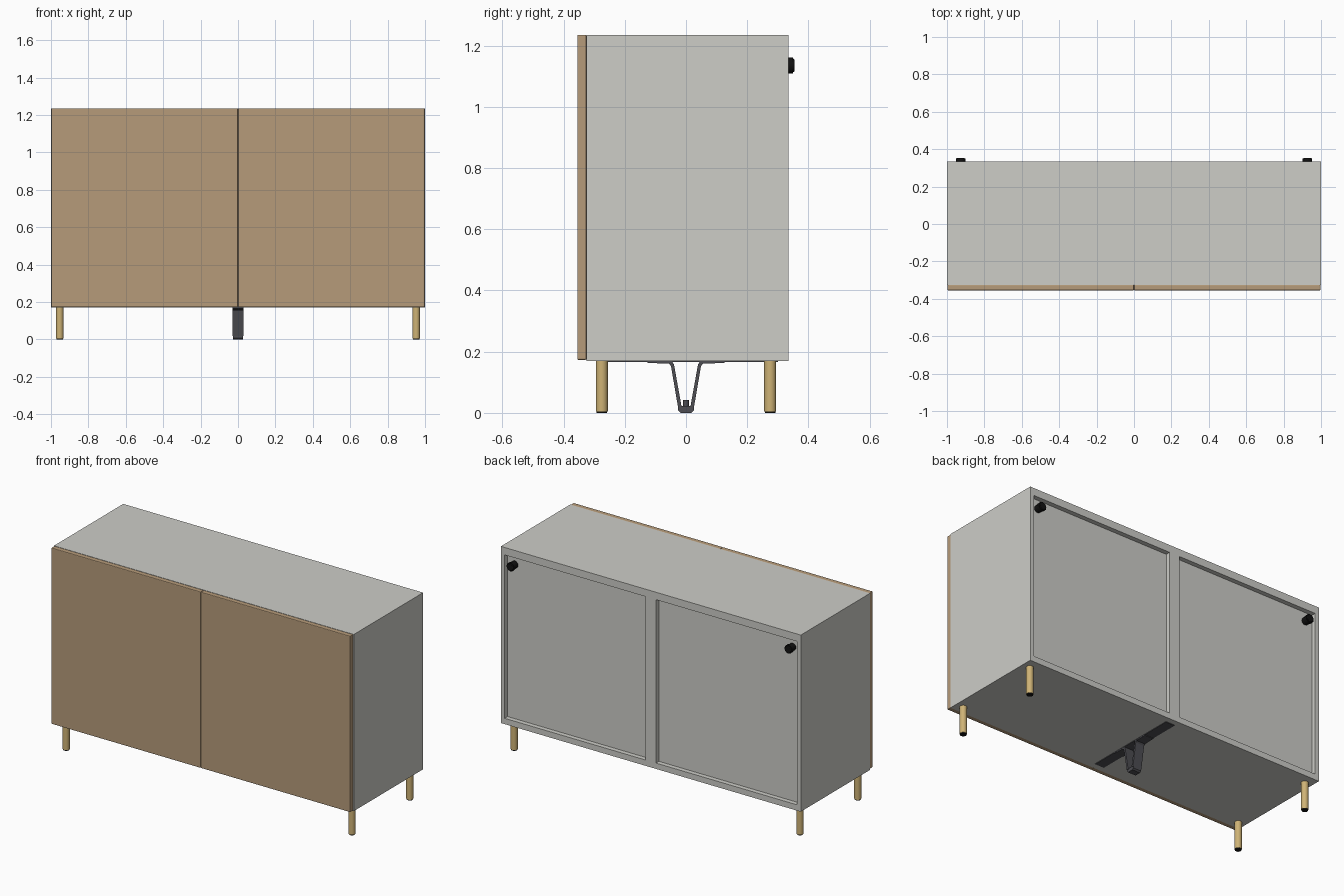
import bpy, bmesh, math
from mathutils import Matrix

if "Cube" in bpy.data.objects:
    bpy.data.objects.remove(bpy.data.objects["Cube"])


def mat(name, r, g, b):
    m = bpy.data.materials.new(name)
    m.diffuse_color = (r, g, b, 1)
    m.use_nodes = True
    m.node_tree.nodes["Principled BSDF"].inputs["Base Color"].default_value = m.diffuse_color
    return m


GREY = mat("light grey", 0.61, 0.61, 0.575)
WOOD = mat("oak brown", 0.47, 0.33, 0.195)
GOLD = mat("brass", 0.62, 0.45, 0.18)
STEEL = mat("dark steel", 0.075, 0.075, 0.085)
BLACK = mat("black", 0.006, 0.006, 0.006)


def finish(name, bm, material, bevel=0.0, smooth=False):
    bmesh.ops.recalc_face_normals(bm, faces=bm.faces)
    me = bpy.data.meshes.new(name)
    bm.to_mesh(me)
    bm.free()
    me.materials.append(material)
    ob = bpy.data.objects.new(name, me)
    bpy.context.collection.objects.link(ob)
    if bevel:
        m = ob.modifiers.new("bevel", 'BEVEL')
        m.width = bevel
        m.segments = 2
    if smooth:
        bpy.ops.object.select_all(action='DESELECT')
        ob.select_set(True)
        bpy.context.view_layer.objects.active = ob
        bpy.ops.object.shade_smooth_by_angle(angle=math.radians(35))
    return ob


def box(name, x, y, z, material, bevel=0.0):
    bm = bmesh.new()
    bmesh.ops.create_cube(bm, size=1)
    for v in bm.verts:
        v.co = [lo + (c + 0.5) * (hi - lo) for c, (lo, hi) in zip(v.co, (x, y, z))]
    return finish(name, bm, material, bevel)


def cylinder(name, centre, radius, depth, material, axis='Z', sides=24, bevel=0.0):
    bm = bmesh.new()
    bmesh.ops.create_cone(bm, cap_ends=True, segments=sides, radius1=radius,
                          radius2=radius, depth=depth)
    if axis == 'Y':
        bm.transform(Matrix.Rotation(math.pi / 2, 4, 'X'))
    bm.transform(Matrix.Translation(centre))
    return finish(name, bm, material, bevel, smooth=True)


def extrude_x(name, profile, half, material):
    """Prism from a (y, z) outline, centred on x = 0."""
    bm = bmesh.new()
    a = [bm.verts.new((-half, y, z)) for y, z in profile]
    b = [bm.verts.new((half, y, z)) for y, z in profile]
    bm.faces.new(a)
    bm.faces.new(b[::-1])
    n = len(profile)
    for i in range(n):
        bm.faces.new((a[i], b[i], b[(i + 1) % n], a[(i + 1) % n]))
    return finish(name, bm, material)


Z0, Z1 = 0.17, 1.235
YF, YB = -0.325, 0.335

# Carcass boards
box("top_board", (-1, 1), (YF, YB), (Z1 - 0.045, Z1), GREY)
box("bottom_board", (-1, 1), (YF, YB), (Z0, Z0 + 0.035), GREY)
for s, side in ((-1, "left"), (1, "right")):
    x = sorted((s * 1.0, s * 0.975))
    box(side + "_side_board", x, (YF, YB), (Z0 + 0.035, Z1 - 0.045), GREY)
    # Recessed back panel
    x = sorted((s * 0.03, s * 0.975))
    box(side + "_back_panel", x, (0.29, 0.307), (Z0 + 0.035, Z1 - 0.045), GREY)
    # Door front
    x = sorted((s * 0.0004, s * 0.997))
    box(side + "_door", x, (-0.355, YF), (Z0 + 0.003, Z1), WOOD, bevel=0.004)
    # Round knob near the upper back corner, with a ribbed rim
    cylinder(side + "_back_knob", (s * 0.927, 0.329, 1.135), 0.022, 0.05, BLACK, 'Y', 16, 0.003)
    cylinder(side + "_back_knob_rim", (s * 0.927, 0.342, 1.135), 0.026, 0.014, BLACK, 'Y', 12)
    # Corner legs with dark glides
    for t, end in ((-1, "front"), (1, "back")):
        c = (s * 0.953, t * 0.275)
        cylinder(f"{end}_{side}_leg", (*c, 0.0885), 0.0195, 0.167, GOLD)
        cylinder(f"{end}_{side}_glide", (*c, 0.003), 0.0175, 0.006, BLACK)
box("centre_divider", (-0.034, 0.034), (YF, YB), (Z0 + 0.035, Z1 - 0.045), GREY)

# Centre support: mounting rail, two sloping straps with flanges, foot
box("support_rail", (-0.03, 0.03), (-0.285, 0.3), (0.1665, 0.1705), STEEL)
for s, end in ((-1, "front"), (1, "back")):
    outline = [(0.125, 0.17), (0.125, 0.163), (0.056, 0.161), (0.049, 0.153),
               (0.026, 0.018), (0.014, 0.018), (0.039, 0.157), (0.046, 0.17)]
    extrude_x(end + "_support_strap", [(s * y, z) for y, z in outline], 0.029, STEEL)
extrude_x("support_foot", [(-0.018, 0), (0.018, 0), (0.026, 0.008), (0.026, 0.022),
                           (-0.026, 0.022), (-0.026, 0.008)], 0.026, STEEL)
cylinder("support_foot_bolt", (0, 0, 0.03), 0.009, 0.024, STEEL, 'Z', 12)
